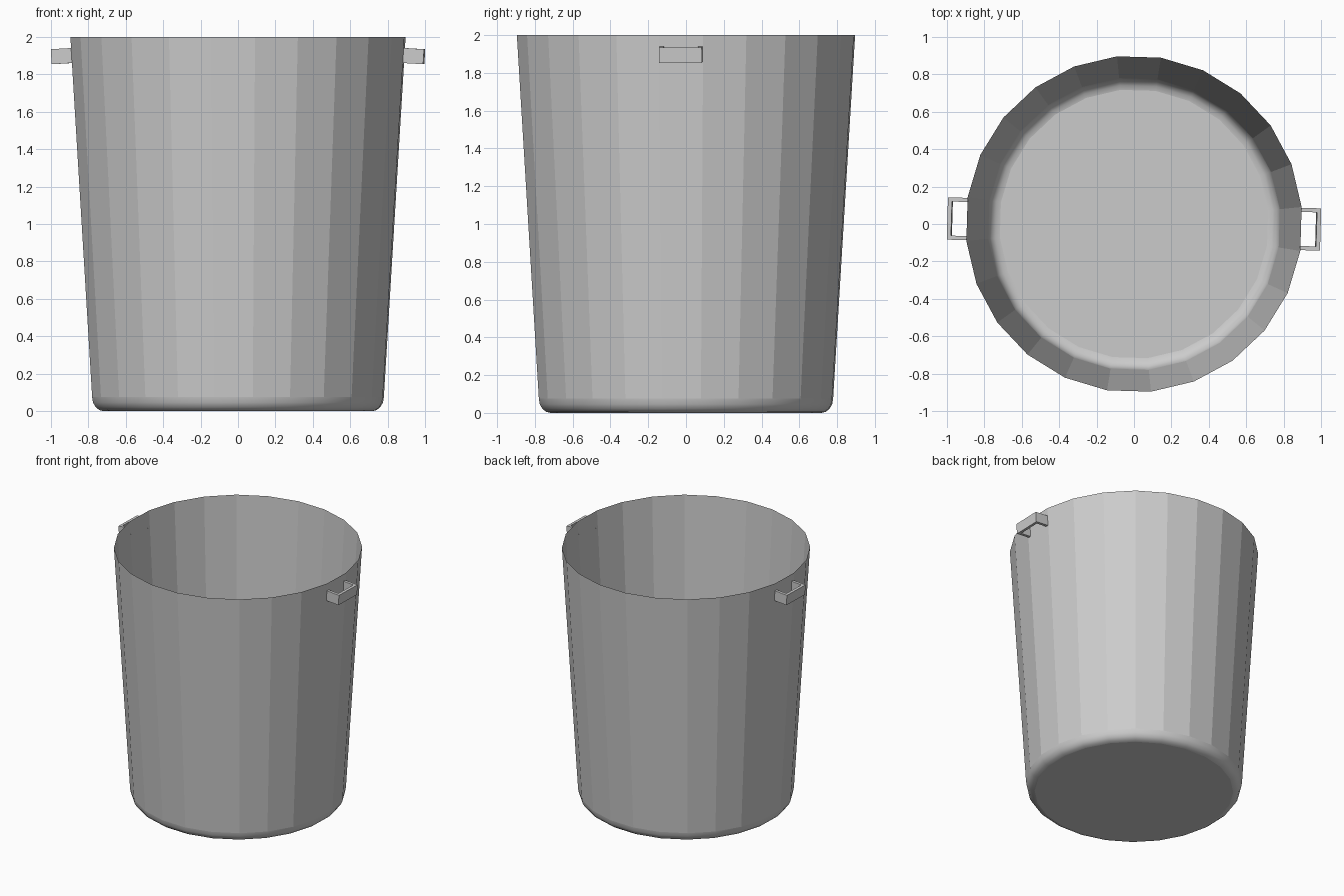
import bpy
import bmesh
from math import sin, cos, pi, radians
from mathutils import Matrix

if "Cube" in bpy.data.objects:
    bpy.data.objects.remove(bpy.data.objects["Cube"])

SIDES = 24
TURN = radians(5.8)          # angle of the first wall corner
FACET = TURN - pi / SIDES    # middle of the facet that carries a handle

grey = bpy.data.materials.new("light grey")
grey.use_nodes = True
grey.diffuse_color = (0.6, 0.6, 0.6, 1)
grey.node_tree.nodes["Principled BSDF"].inputs["Base Color"].default_value = (0.6, 0.6, 0.6, 1)


def finish(bm, name):
    mesh = bpy.data.meshes.new(name)
    bm.to_mesh(mesh)
    bm.free()
    mesh.materials.append(grey)
    obj = bpy.data.objects.new(name, mesh)
    bpy.context.collection.objects.link(obj)
    return obj


def make_bucket():
    # Profile: rounded base corner, then the straight flared wall
    base, wide, height, steps = 0.72, 0.783, 0.075, 4
    profile = []
    for i in range(steps + 1):
        a = i / steps * pi / 2
        profile.append((base + (wide - base) * sin(a), height * (1 - cos(a))))
    profile.append((0.9, 2.0))

    bm = bmesh.new()
    rings = []
    for r, z in profile:
        angles = [TURN + 2 * pi * k / SIDES for k in range(SIDES)]
        rings.append([bm.verts.new((r * cos(a), r * sin(a), z)) for a in angles])
    bm.faces.new(rings[0][::-1])
    for i, (low, high) in enumerate(zip(rings, rings[1:])):
        for k in range(SIDES):
            n = (k + 1) % SIDES
            face = bm.faces.new((low[k], low[n], high[n], high[k]))
            face.smooth = i < steps   # only the rounded corner is smooth
    return finish(bm, "bucket_body")


def make_handle(name, angle):
    # U-shaped bracket, open towards the wall, tilted with the wall's slope
    reach, half, bar, tall = 0.109, 0.113, 0.022, 0.08
    outline = [(0, -half), (reach, -half), (reach, half), (0, half),
               (0, half - bar), (reach - bar, half - bar),
               (reach - bar, bar - half), (0, bar - half)]
    bm = bmesh.new()
    face = bm.faces.new([bm.verts.new((x, y, -tall / 2)) for x, y in outline])
    top = bmesh.ops.extrude_face_region(bm, geom=[face])
    verts = [v for v in top["geom"] if isinstance(v, bmesh.types.BMVert)]
    bmesh.ops.translate(bm, verts=verts, vec=(0, 0, tall))
    bmesh.ops.recalc_face_normals(bm, faces=bm.faces)
    place = (Matrix.Rotation(angle, 4, "Z") @ Matrix.Translation((0.886, 0, 1.9))
             @ Matrix.Rotation(radians(3.5), 4, "Y"))
    bmesh.ops.transform(bm, matrix=place, verts=bm.verts)
    return finish(bm, name)


make_bucket()
make_handle("left_handle", FACET)
make_handle("right_handle", FACET + pi)
